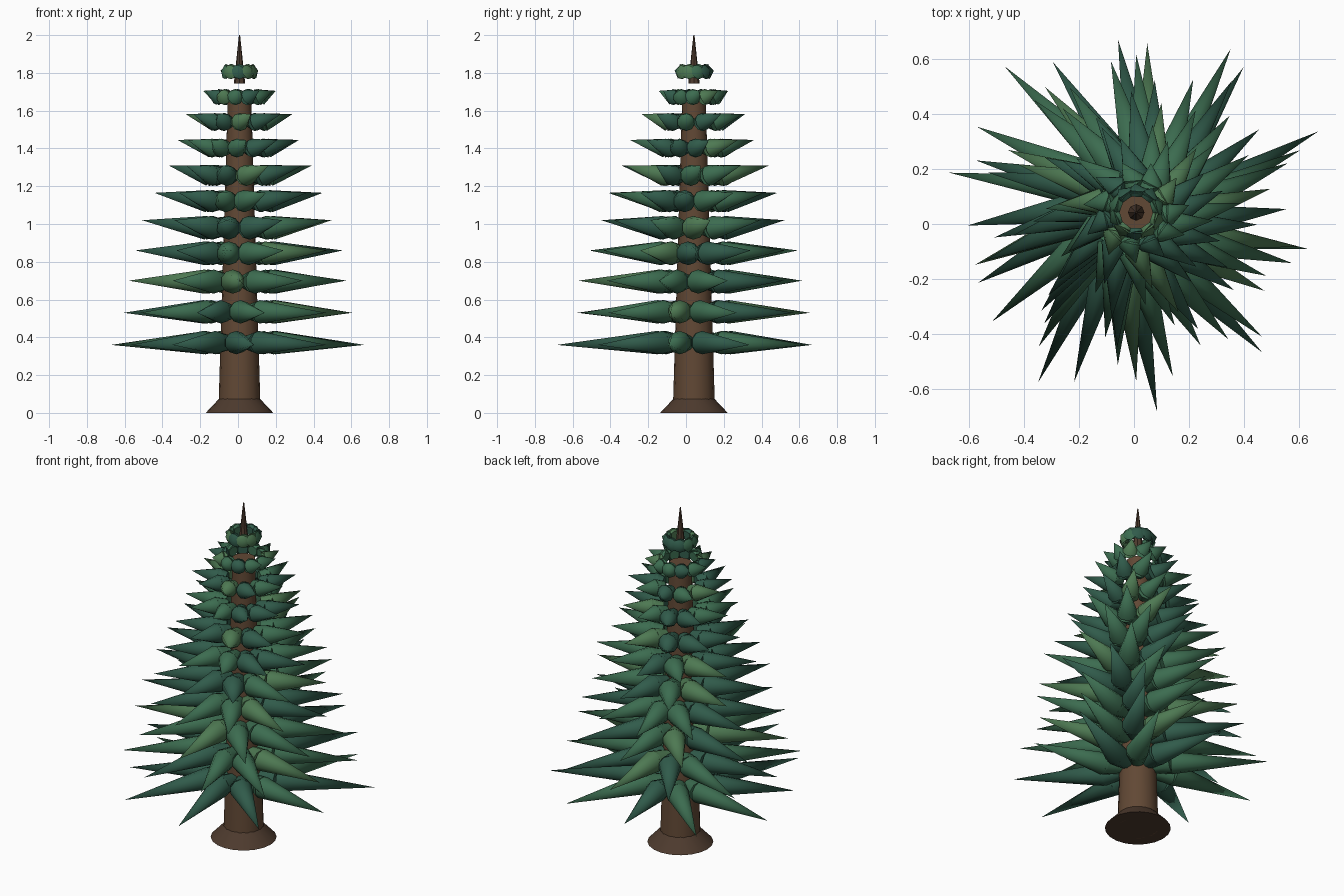
import bpy, bmesh, math, random
from mathutils import Matrix, Vector

if "Cube" in bpy.data.objects:
    bpy.data.objects.remove(bpy.data.objects["Cube"])

random.seed(4)
CX, CY = 0.008, 0.042


def material(name, rgb):
    m = bpy.data.materials.new(name)
    m.diffuse_color = (*rgb, 1)
    m.use_nodes = True
    m.node_tree.nodes["Principled BSDF"].inputs["Base Color"].default_value = m.diffuse_color
    return m


greens = [material("deep_green", (0.03, 0.105, 0.07)),
          material("mid_green", (0.045, 0.15, 0.08)),
          material("light_green", (0.075, 0.19, 0.085))]
bark = material("bark", (0.12, 0.065, 0.035))
dark_bark = material("dark_bark", (0.075, 0.043, 0.027))


def finish(bm, name, mats, angle):
    me = bpy.data.meshes.new(name)
    bm.to_mesh(me)
    bm.free()
    ob = bpy.data.objects.new(name, me)
    ob.location = (CX, CY, 0)
    bpy.context.collection.objects.link(ob)
    for m in mats:
        me.materials.append(m)
    bpy.ops.object.select_all(action='DESELECT')
    ob.select_set(True)
    bpy.context.view_layer.objects.active = ob
    bpy.ops.object.shade_smooth_by_angle(angle=math.radians(angle))


def frustum(name, z0, z1, r0, r1, sides, mat):
    bm = bmesh.new()
    bmesh.ops.create_cone(bm, cap_ends=True, segments=sides, radius1=r0, radius2=r1,
                          depth=z1 - z0, matrix=Matrix.Translation((0, 0, (z0 + z1) / 2)))
    finish(bm, name, [mat], 40)


def cone_between(bm, p, q, r0, r1):
    axis = q - p
    rot = axis.to_track_quat('Z', 'Y').to_matrix().to_4x4()
    bmesh.ops.create_cone(bm, cap_ends=False, segments=10, radius1=r0, radius2=r1,
                          depth=axis.length, matrix=Matrix.Translation((p + q) / 2) @ rot)


# Trunk, flared foot and top spike
frustum("root_flare", 0, 0.075, 0.179, 0.108, 20, dark_bark)
frustum("trunk", 0.0, 1.67, 0.112, 0.062, 16, bark)
frustum("top_spike", 1.745, 2.0, 0.03, 0.003, 8, dark_bark)

# Branch tiers: base height, tip height, base radius, mean reach, first angle, bulge distance
tiers = [(0.372, 0.36, 0.062, 0.685, 24, 0.195), (0.535, 0.53, 0.062, 0.635, 20.8, 0.192),
         (0.695, 0.70, 0.064, 0.59, 18, 0.188), (0.845, 0.86, 0.063, 0.55, 1.3, 0.184),
         (0.980, 1.02, 0.063, 0.505, 10, 0.178), (1.121, 1.165, 0.059, 0.45, 27, 0.172),
         (1.257, 1.31, 0.056, 0.39, 5, 0.164), (1.402, 1.445, 0.050, 0.33, 14, 0.154),
         (1.540, 1.582, 0.048, 0.285, 30, 0.14), (1.672, 1.705, 0.043, 0.19, 8, 0.115),
         (1.807, 1.812, 0.040, 0.104, 20, 0.077)]
# Measured reaches of the lowest tier
low_reach = [0.725, 0.687, 0.63, 0.715, 0.695, 0.63, 0.713, 0.73, 0.684, 0.638]

for i, (zb, zt, rad, reach, start, bulge) in enumerate(tiers):
    n = 10 + i % 2
    bm = bmesh.new()
    for k in range(n):
        a = math.radians(start) + k * math.tau / n
        b = a - math.radians(11 if i < 10 else 3)   # roots trail the tips: slight pinwheel
        r = low_reach[k] if i == 0 else bulge + (reach - bulge) * random.uniform(0.92, 1.08)
        base = Vector((math.cos(b) * bulge, math.sin(b) * bulge, zb))
        tip = Vector((math.cos(a) * r, math.sin(a) * r, zt))
        back = bulge - 0.09 if i < 9 else 0.02
        root = base - Vector((math.cos(b), math.sin(b), 0)) * back
        bm_old = set(bm.faces)
        cone_between(bm, base, tip, rad, 0)
        cone_between(bm, root, base, rad * 0.65, rad)
        shade = random.choice([0, 0, 1, 1, 2])
        for f in bm.faces:
            if f not in bm_old:
                f.material_index = shade
    bmesh.ops.holes_fill(bm, edges=[e for e in bm.edges if e.is_boundary], sides=10)
    finish(bm, f"branch_tier_{i + 1}", greens, 45)
